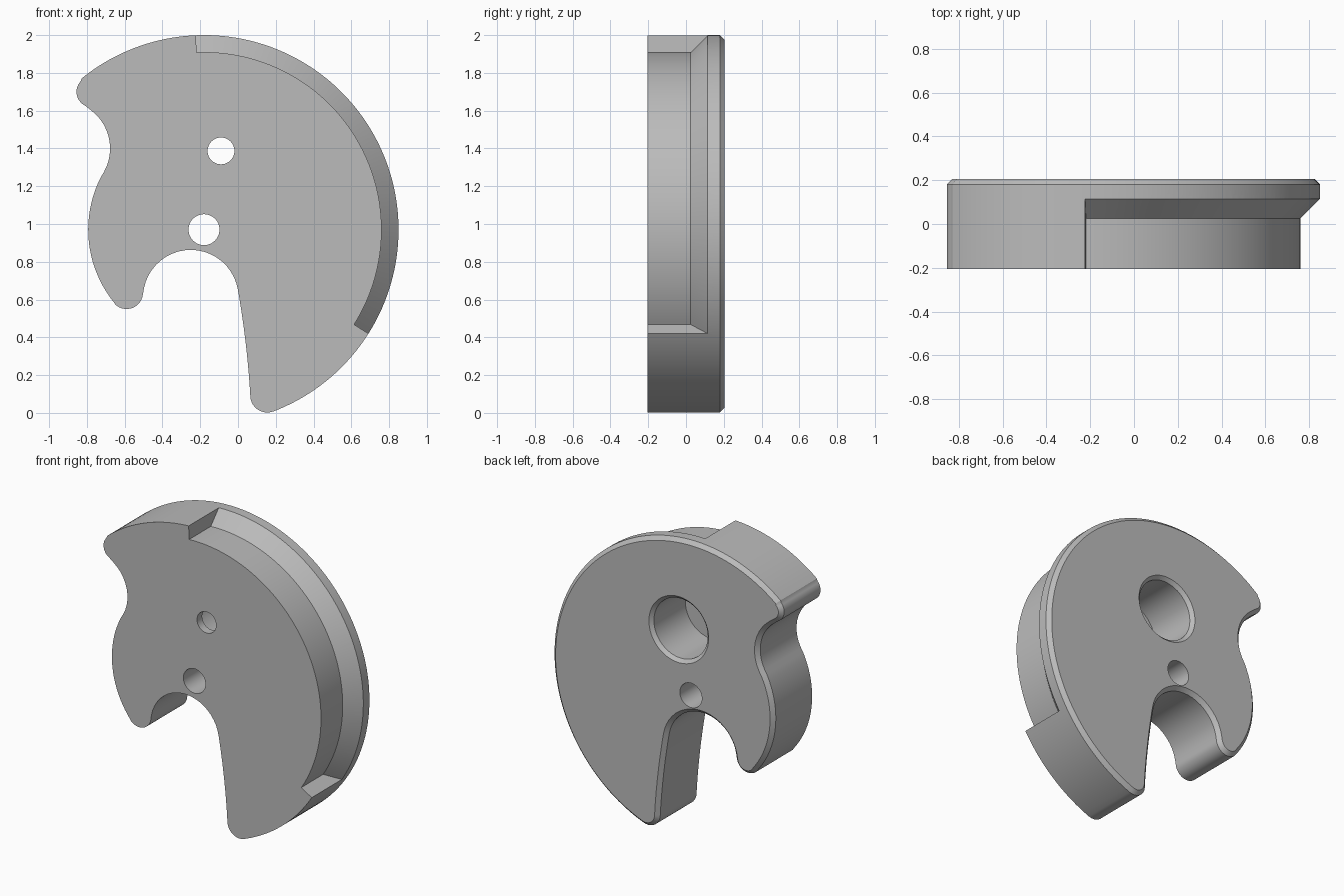
import bpy, bmesh, math
from mathutils import Vector

if "Cube" in bpy.data.objects:
    bpy.data.objects.remove(bpy.data.objects["Cube"])

FRONT, BACK, BEVEL = -0.205, 0.205, 0.025
HUB = (-0.18, 0.97)      # pivot hole, also centre of the outer rim
POCKET = (-0.09, 1.387)

grey = bpy.data.materials.new("grey")
grey.diffuse_color = (0.5, 0.5, 0.5, 1)
grey.use_nodes = True
grey.node_tree.nodes["Principled BSDF"].inputs["Base Color"].default_value = grey.diffuse_color


def arc(c, r, a0, a1):
    n = max(3, int(abs(math.radians(a1 - a0)) * max(r, 0.25) / 0.035))
    angles = [math.radians(a0 + (a1 - a0) * i / n) for i in range(n + 1)]
    return [Vector((c[0] + r * math.cos(a), c[1] + r * math.sin(a))) for a in angles]


def bezier(a, b, c, n=10):
    a, b, c = Vector(a), Vector(b), Vector(c)
    return [a * (1 - t) ** 2 + b * 2 * t * (1 - t) + c * t * t
            for t in (i / n for i in range(n + 1))]


def loft(name, rings):
    """Join rings of 3D points with side faces and cap both ends."""
    bm = bmesh.new()
    loops = [[bm.verts.new(p) for p in ring] for ring in rings]
    n = len(loops[0])
    for a, b in zip(loops, loops[1:]):
        for i in range(n):
            j = (i + 1) % n
            bm.faces.new((a[i], a[j], b[j], b[i]))
    bm.faces.new(loops[0])
    bm.faces.new(loops[-1])
    bmesh.ops.recalc_face_normals(bm, faces=bm.faces)
    mesh = bpy.data.meshes.new(name)
    bm.to_mesh(mesh)
    bm.free()
    mesh.materials.append(grey)
    ob = bpy.data.objects.new(name, mesh)
    bpy.context.collection.objects.link(ob)
    return ob


def round_cutter(name, c, profile, n=48):
    """Turned cutter along y from (radius, y) pairs."""
    return loft(name, [[(p.x, y, p.y) for p in
                        [Vector((c[0] + r * math.cos(k * math.tau / n),
                                 c[1] + r * math.sin(k * math.tau / n))) for k in range(n)]]
                       for r, y in profile])


# Plate outline, counter-clockwise
raw = (arc(HUB, 1.03, -69.1, 129)                      # outer rim
       + arc((-0.773, 1.70), 0.082, 129, 243)          # upper tip
       + arc((-0.93, 1.40), 0.253, 63, -29.8)          # side notch
       + arc(HUB, 0.613, 150.2, 219.1)                 # inner rim
       + arc((-0.59, 0.637), 0.087, 219.1, 352)        # short tip
       + arc((-0.25, 0.61), 0.253, 177, 9)             # slot top
       + bezier((0.0, 0.65), (0.05, 0.36), (0.065, 0.092))  # slot edge
       + arc((0.155, 0.092), 0.09, 180, 290.9))        # long tip
outline = []
for p in raw:
    if not outline or (p - outline[-1]).length > 0.008:
        outline.append(p)
if (outline[0] - outline[-1]).length < 0.008:
    outline.pop()

# Outline moved inwards for the bevelled back edge
inset = []
for i, p in enumerate(outline):
    d = outline[(i + 1) % len(outline)] - outline[i - 1]
    inset.append(p + Vector((-d.y, d.x)).normalized() * BEVEL)

plate = loft("cam_plate", [[(p.x, y, p.y) for p in pts] for pts, y in
                           ((outline, FRONT), (outline, BACK - BEVEL), (inset, BACK))])

# Rim groove with a sloped back wall
section = [(0.94, -0.4), (0.94, 0.025), (1.03, 0.115), (1.1, 0.185), (1.1, -0.4)]
steps = 72
sweep = [math.radians(-32.3 + (92.4 + 32.3) * i / steps) for i in range(steps + 1)]
groove = loft("groove_cutter", [[(HUB[0] + r * math.cos(a), y, HUB[1] + r * math.sin(a))
                                 for r, y in section] for a in sweep])

# Pivot hole, pin hole and bevelled back pocket
pivot = round_cutter("pivot_hole_cutter", HUB, [(0.082, -0.4), (0.082, 0.4)])
pin = round_cutter("pin_hole_cutter", POCKET, [(0.071, -0.4), (0.071, 0.1)])
pocket = round_cutter("pocket_cutter", POCKET,
                      [(0.2, -0.15), (0.2, BACK - 0.022), (0.222, BACK), (0.272, BACK + 0.05)])

bpy.context.view_layer.objects.active = plate
plate.select_set(True)
for cutter in (groove, pivot, pocket, pin):
    mod = plate.modifiers.new(cutter.name, 'BOOLEAN')
    mod.operation = 'DIFFERENCE'
    mod.solver = 'EXACT'
    mod.object = cutter
    bpy.ops.object.modifier_apply(modifier=mod.name)
    bpy.data.objects.remove(cutter)
bpy.ops.object.shade_smooth_by_angle(angle=math.radians(25))
